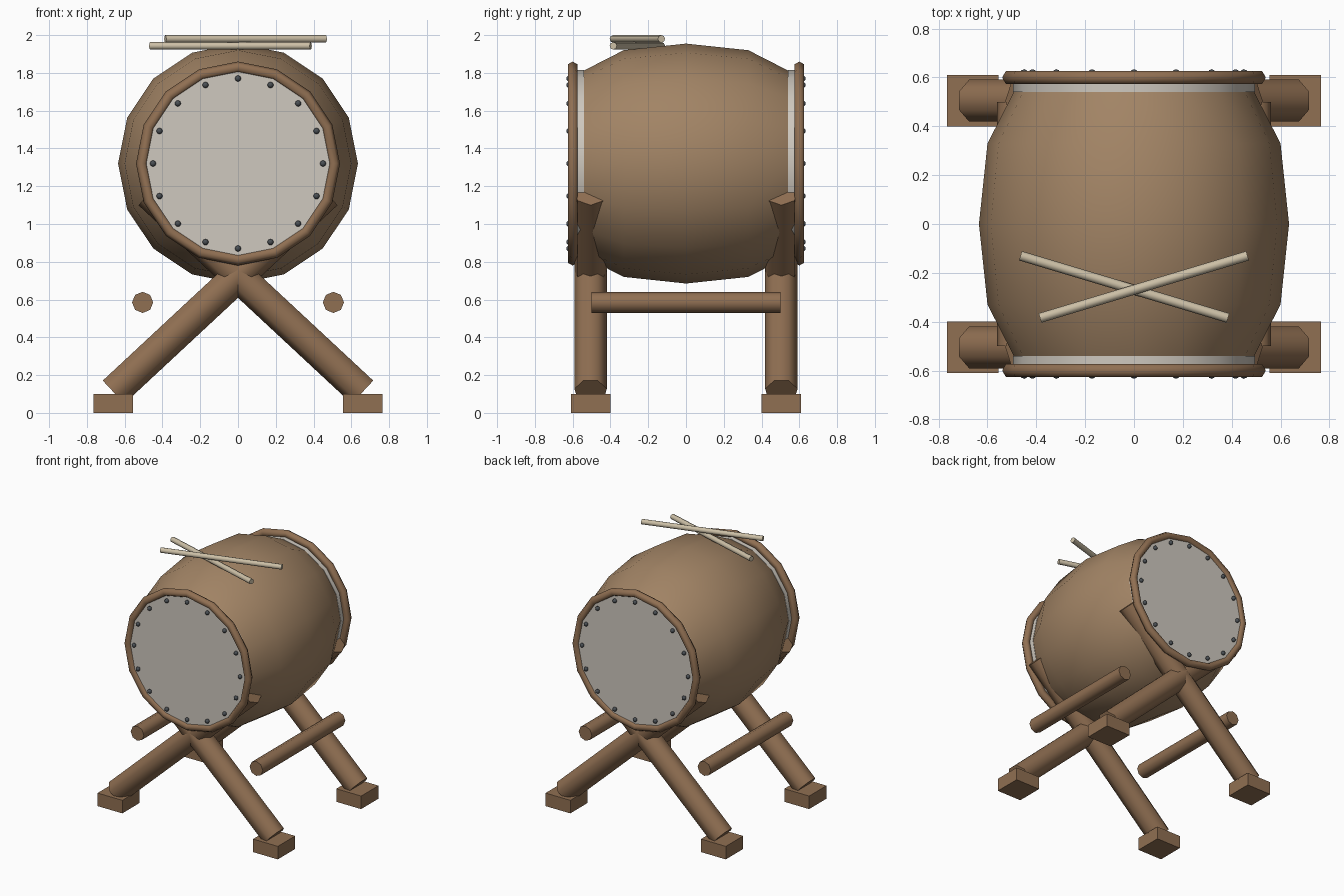
import bpy, math
from mathutils import Vector, Matrix

if "Cube" in bpy.data.objects:
    bpy.data.objects.remove(bpy.data.objects["Cube"])


def material(name, rgb):
    m = bpy.data.materials.new(name)
    m.diffuse_color = (*rgb, 1)
    m.use_nodes = True
    m.node_tree.nodes["Principled BSDF"].inputs["Base Color"].default_value = m.diffuse_color
    return m


body_wood = material("body_wood", (0.36, 0.23, 0.13))
frame_wood = material("frame_wood", (0.28, 0.16, 0.085))
hide = material("hide", (0.62, 0.58, 0.52))
pale_wood = material("pale_wood", (0.60, 0.52, 0.38))
iron = material("iron", (0.07, 0.08, 0.09))
CZ = 1.32  # height of the drum axis


def finish(name, mat, angle=50):
    o = bpy.context.object
    o.name = name
    o.data.materials.append(mat)
    if angle:
        bpy.ops.object.shade_smooth_by_angle(angle=math.radians(angle))
    return o


def rod(name, a, b, r, sides, mat, up=(0, 0, 1)):
    # cylinder from a to b, with one corner of its section pointing along -up
    a, b = Vector(a), Vector(b)
    bpy.ops.mesh.primitive_cylinder_add(vertices=sides, radius=r, depth=(b - a).length)
    o = finish(name, mat, 60)
    z = (b - a).normalized()
    x = Vector(up).cross(z).normalized()
    y = z.cross(x)
    rot = Matrix((-x, -y, z)).transposed().to_4x4()
    o.matrix_world = Matrix.Translation((a + b) / 2) @ rot
    return o


# barrel body: profile revolved about the y axis
profile = [(-0.545, 0.49), (-0.33, 0.60), (0, 0.635), (0.33, 0.60), (0.545, 0.49)]
N = 16
verts, faces = [], []
for y, r in profile:
    for i in range(N):
        t = 2 * math.pi * i / N
        verts.append((r * math.cos(t), y, CZ + r * math.sin(t)))
for k in range(len(profile) - 1):
    for i in range(N):
        j = (i + 1) % N
        faces.append((k * N + i, (k + 1) * N + i, (k + 1) * N + j, k * N + j))
faces.append(tuple(range(N)))
faces.append(tuple(reversed(range((len(profile) - 1) * N, len(profile) * N))))
mesh = bpy.data.meshes.new("drum_body")
mesh.from_pydata(verts, [], faces)
body = bpy.data.objects.new("drum_body", mesh)
bpy.context.collection.objects.link(body)
bpy.context.view_layer.objects.active = body
body.select_set(True)
finish("drum_body", body_wood, 40)

for s, end in ((-1, "front"), (1, "back")):
    # drum skin
    rod(end + "_skin", (0, s * 0.54, CZ), (0, s * 0.61, CZ), 0.495, N, hide)
    # rim hoop
    bpy.ops.mesh.primitive_torus_add(
        major_segments=N, minor_segments=6, major_radius=0.51, minor_radius=0.03,
        location=(0, s * 0.6, CZ), rotation=(math.pi / 2, 0, 0))
    finish(end + "_rim", frame_wood, 65)
    # tacks around the skin
    for i in range(N):
        t = 2 * math.pi * i / N
        bpy.ops.mesh.primitive_uv_sphere_add(
            segments=8, ring_count=6, radius=0.016,
            location=(0.45 * math.cos(t), s * 0.618, CZ + 0.45 * math.sin(t)))
        finish(f"{end}_tack_{i + 1}", iron, 60)
    # crossed legs and feet
    for m, side in ((-1, "left"), (1, "right")):
        rod(f"{end}_{side}_leg", (m * 0.662, s * 0.505, 0.113),
            (-m * 0.467, s * 0.505, 1.164), 0.088, 7, frame_wood)
        bpy.ops.mesh.primitive_cube_add(size=1, location=(m * 0.66, s * 0.505, 0.05))
        foot = finish(f"{end}_{side}_foot", frame_wood, 0)
        foot.scale = (0.21, 0.21, 0.1)

# side stretchers
for m, side in ((-1, "left"), (1, "right")):
    rod(side + "_stretcher", (m * 0.505, -0.5, 0.585), (m * 0.505, 0.5, 0.585),
        0.056, 8, frame_wood)

# crossed drumsticks on top
rod("lower_drumstick", (-0.465, -0.13, 1.943), (0.385, -0.385, 1.943), 0.02, 8, pale_wood)
rod("upper_drumstick", (0.465, -0.13, 1.98), (-0.385, -0.385, 1.98), 0.02, 8, pale_wood)
